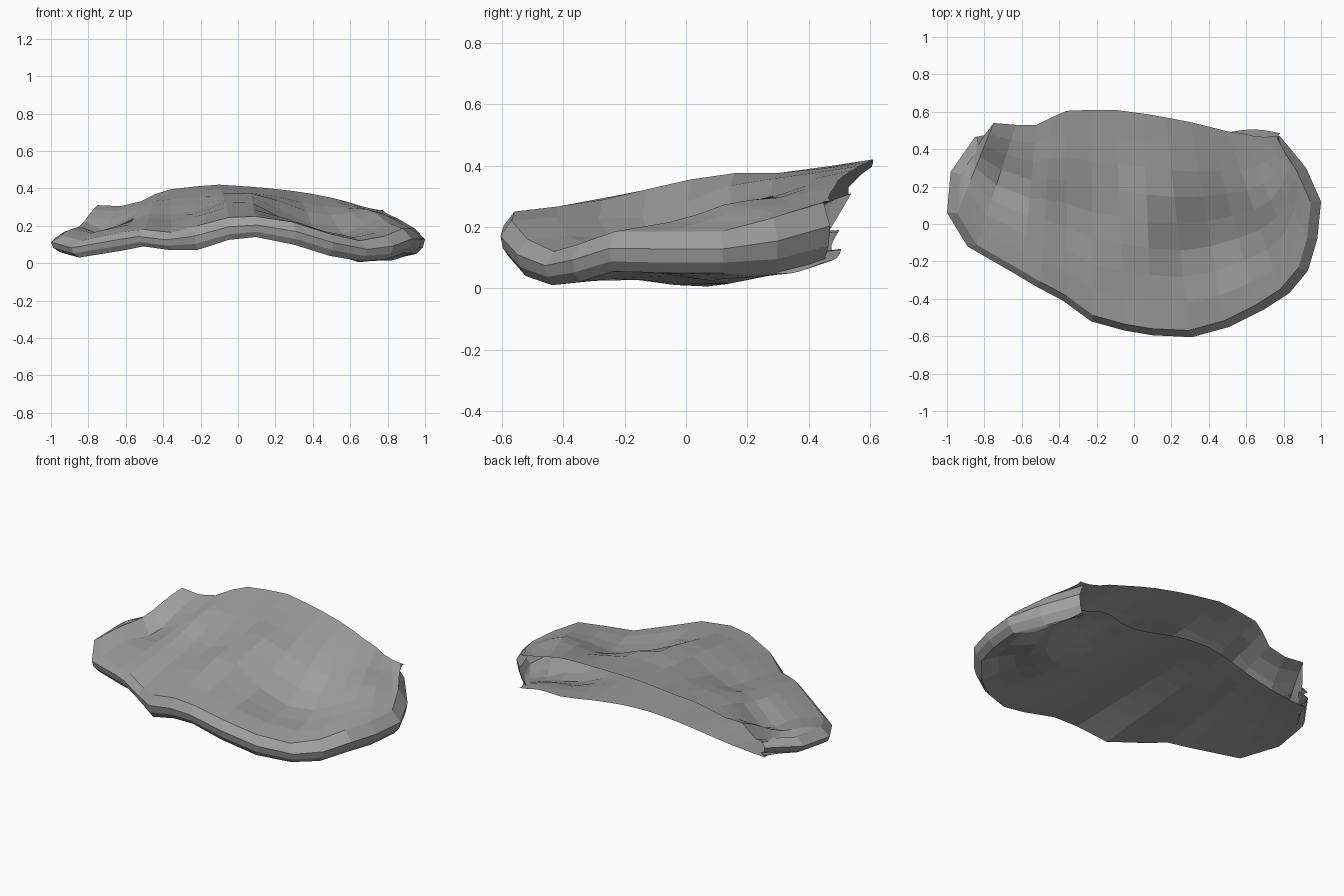
import bpy
import bmesh
import math
from mathutils import Vector

old_cube = bpy.data.objects.get("Cube")
if old_cube:
    bpy.data.objects.remove(old_cube, do_unlink=True)

# Outer rim from the back right corner, round the front, to the back left corner:
# x, y, height of the upper lip, height of the lower lip
RIM = [
    (-.85, .465, .19, .11), (-.98, .28, .17, .08), (-1, .06, .15, .06),
    (-.89, -.12, .12, .03), (-.63, -.27, .17, .07), (-.53, -.33, .18, .09),
    (-.38, -.41, .165, .07), (-.23, -.52, .2, .07), (-.05, -.57, .245, .125),
    (.1, -.595, .25, .14), (.31, -.605, .22, .1), (.51, -.55, .16, .04),
    (.69, -.46, .12, .01), (.83, -.37, .145, .02), (.93, -.25, .185, .055),
    (.98, -.08, .185, .05), (1, .12, .185, .05), (.92, .3, .23, .05),
    (.78, .47, .285, .09),
]

# Free back edge of the upper sheet, one point for each rim point
BACK = [
    (-.85, .465, .19), (-.8, .475, .2), (-.75, .54, .31), (-.63, .53, .305),
    (-.52, .53, .33), (-.44, .57, .37), (-.36, .605, .395), (-.23, .61, .41),
    (-.1, .61, .42), (.05, .59, .41), (.17, .57, .4), (.3, .545, .385),
    (.4, .52, .37), (.5, .495, .35), (.58, .485, .33), (.64, .47, .31),
    (.7, .465, .295), (.75, .47, .285), (.78, .47, .285),
]

# Soft hollows and swellings: x, y, radius, height
TOP_BUMPS = [(.4, -.15, .28, -.09), (-.25, .05, .22, -.03), (-.72, .27, .15, -.07),
             (.02, -.15, .17, .035), (.08, .1, .18, .04), (-.47, .3, .13, .02),
             (.72, .15, .14, .025)]
BOTTOM_BUMPS = [(.75, .1, .22, -.08)]
ROWS = 8
CENTRE = Vector((0, .05, 0))


def bell(distance, radius):
    return math.exp(-(distance / radius) ** 2)


def bump_height(point, bumps):
    return sum(height * bell(math.hypot(point.x - x, point.y - y), radius)
               for x, y, radius, height in bumps)


def inset(x, y, z, amount):
    """Move a rim point towards the middle of the shelf."""
    flat = Vector((x, y, 0)).lerp(CENTRE, amount)
    return Vector((flat.x, flat.y, z))


def sheet(lip, back, bumps):
    """Points from a lip to the free back edge, with bumps fading at both ends."""
    points = []
    for row in range(ROWS + 1):
        v = row / ROWS
        point = lip.lerp(back, v)
        point.z += bump_height(point, bumps) * math.sin(math.pi * v)
        point.z = max(point.z, 0)
        points.append(point)
    return points


def lower_back_edge(x):
    """Free back edge of the lower sheet, gently arched in the middle."""
    y = .455 + .05 * bell(x - .64, .2) + .045 * bell(x + .05, .35)
    z = .09 + .1 * bell(x + .07, .45) + .03 * bell(x - .62, .1)
    return Vector((x, y, z))


def section(rim, back):
    """One full strip: upper sheet, rounded rim, lower sheet."""
    x, y, high, low = rim
    upper = sheet(inset(x, y, high, .055), Vector(back), TOP_BUMPS)
    thickness = high - low
    shoulder = Vector((x, y, high - thickness * .42))
    belly = inset(x, y, low + thickness * .25, .012)
    lower = sheet(inset(x, y, low, .045), lower_back_edge(back[0]), BOTTOM_BUMPS)
    return upper[::-1] + [shoulder, belly] + lower


# Shelf body as one open shell of quads
bm = bmesh.new()
strips = [[bm.verts.new(point) for point in section(rim, back)]
          for rim, back in zip(RIM, BACK)]
for left, right in zip(strips, strips[1:]):
    for i in range(len(left) - 1):
        bm.faces.new((left[i], left[i + 1], right[i + 1], right[i]))
bmesh.ops.remove_doubles(bm, verts=bm.verts, dist=.002)
bmesh.ops.recalc_face_normals(bm, faces=bm.faces)

# Make the upper sheet face upwards
bm.normal_update()
top_face = max(bm.faces, key=lambda face: face.calc_center_median().z)
if top_face.normal.z < 0:
    bmesh.ops.reverse_faces(bm, faces=bm.faces)

mesh = bpy.data.meshes.new("shelf_shell")
bm.to_mesh(mesh)
bm.free()
shelf = bpy.data.objects.new("shelf_shell", mesh)
bpy.context.scene.collection.objects.link(shelf)

# Single plain grey colour
grey = bpy.data.materials.new("plain grey")
grey.use_nodes = True
colour = (.35, .35, .35, 1)
grey.diffuse_color = colour
grey.node_tree.nodes["Principled BSDF"].inputs["Base Color"].default_value = colour
mesh.materials.append(grey)
